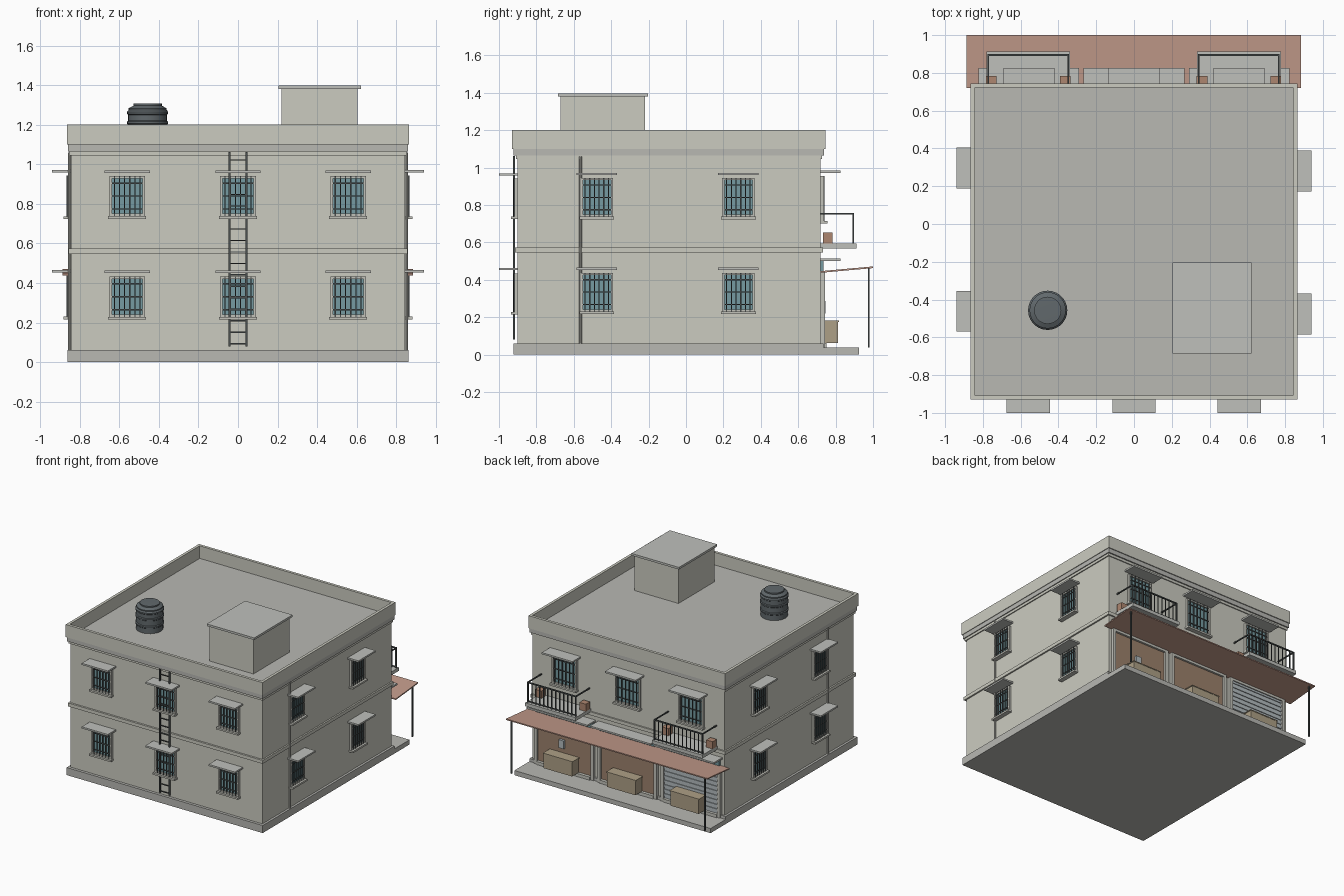
import bpy, bmesh, math

if "Cube" in bpy.data.objects:
    bpy.data.objects.remove(bpy.data.objects["Cube"])

def mat(name, r, g, b):
    m = bpy.data.materials.new(name)
    m.diffuse_color = (r, g, b, 1)
    m.use_nodes = True
    m.node_tree.nodes["Principled BSDF"].inputs["Base Color"].default_value = m.diffuse_color
    return m

WALL = mat("wall_paint", .60, .60, .53)
TRIM = mat("trim", .54, .54, .49)
CONC = mat("concrete", .48, .48, .45)
HOOD = mat("hood_concrete", .52, .53, .50)
GLASS = mat("glass", .18, .33, .36)
IRON = mat("iron", .07, .08, .08)
CLAY = mat("awning_red", .55, .33, .26)
WOOD = mat("wood", .42, .35, .24)
DOOR = mat("door_brown", .33, .22, .15)
POT = mat("pot", .42, .24, .16)
STEEL = mat("shutter_steel", .45, .50, .52)
TANK = mat("tank_plastic", .12, .14, .15)

def finish(name, bm, material):
    me = bpy.data.meshes.new(name)
    bmesh.ops.recalc_face_normals(bm, faces=bm.faces)
    bm.to_mesh(me)
    bm.free()
    me.materials.append(material)
    ob = bpy.data.objects.new(name, me)
    bpy.context.collection.objects.link(ob)
    return ob

def boxes(name, pairs, material, place=lambda p: p):
    """One object made of boxes, each given by two opposite corners."""
    bm = bmesh.new()
    for a, b in pairs:
        a, b = place(a), place(b)
        vs = bmesh.ops.create_cube(bm, size=1)["verts"]
        for v in vs:
            v.co = [(a[i] + b[i]) / 2 + v.co[i] * abs(b[i] - a[i]) for i in range(3)]
    return finish(name, bm, material)

def ring(name, x, y0, y1, z0, z1, t, material):
    """Rectangular band around the building."""
    return boxes(name, [((-x, y0, z0), (x, y0 + t, z1)), ((-x, y1 - t, z0), (x, y1, z1)),
                        ((-x, y0 + t, z0), (-x + t, y1 - t, z1)),
                        ((x - t, y0 + t, z0), (x, y1 - t, z1))], material)

WX, Y0, Y1 = .845, -.90, .72          # wall planes

def on_wall(side, c):
    """Map (across, outward, up) to world coordinates on a wall."""
    return {"front": lambda p: (c + p[0], Y0 - p[1], p[2]),
            "back": lambda p: (c + p[0], Y1 + p[1], p[2]),
            "right": lambda p: (WX + p[1], c + p[0], p[2]),
            "left": lambda p: (-WX - p[1], c + p[0], p[2])}[side]

def window(tag, side, c, z0, z1, w, hood_w, hood_d, hood_z):
    P = on_wall(side, c)
    t = .012
    boxes("window_glass_" + tag, [((-w + t, 0, z0), (w - t, .006, z1))], GLASS, P)
    boxes("window_frame_" + tag, [((-w, 0, z0), (-w + t, .018, z1)), ((w - t, 0, z0), (w, .018, z1)),
                                  ((-w + t, 0, z1 - t), (w - t, .018, z1)),
                                  ((-w + t, 0, z0), (w - t, .018, z0 + t))], TRIM, P)
    bars = []
    for i in range(6):
        u = (w - t) * (-1 + (2 * i + 1) / 6)
        bars.append(((u - .003, .014, z0), (u + .003, .021, z1)))
    for f in (.18, .5, .82):
        z = z0 + (z1 - z0) * f
        bars.append(((-w + t, .012, z - .003), (w - t, .018, z + .003)))
    boxes("window_grille_" + tag, bars, IRON, P)
    boxes("window_sill_" + tag, [((-w - .006, 0, z0 - .014), (w + .006, .036, z0))], TRIM, P)
    boxes("window_hood_" + tag, [((-hood_w, 0, hood_z), (hood_w, hood_d, hood_z + .013))], HOOD, P)

# Main body, bands, roof and parapet
boxes("plinth", [((-.863, -.922, 0), (.863, .735, .06))], CONC)
boxes("shop_step", [((-.863, .735, 0), (.863, .924, .037))], CONC)
boxes("walls", [((-WX, Y0, .06), (WX, Y1, 1.07))], WALL)
ring("string_course", .857, -.915, .732, .546, .573, .03, WALL)
ring("cornice_band", .853, -.91, .728, 1.045, 1.065, .03, WALL)
boxes("roof_slab", [((-.86, -.922, 1.065), (.86, .738, 1.1))], CONC)
ring("parapet", .865, -.93, .745, 1.1, 1.2, .022, WALL)

# Stair head room
boxes("stair_room", [((.22, -.67, 1.1), (.605, -.22, 1.38))], WALL)
boxes("stair_room_slab", [((.205, -.685, 1.38), (.622, -.204, 1.397))], HOOD)

# Water tank: lathed profile with ribs
prof = [(0, 1.1), (.098, 1.1), (.098, 1.14), (.104, 1.145), (.104, 1.155), (.098, 1.16), (.098, 1.2),
        (.104, 1.205), (.104, 1.215), (.098, 1.22), (.098, 1.25), (.104, 1.255), (.104, 1.265),
        (.096, 1.275), (.096, 1.283), (.072, 1.296), (.072, 1.306), (0, 1.308)]
bm = bmesh.new()
vs = [bm.verts.new((-.457 + r, -.457, z)) for r, z in prof]
es = [bm.edges.new(p) for p in zip(vs, vs[1:])]
bmesh.ops.spin(bm, geom=vs + es, cent=(-.457, -.457, 0), axis=(0, 0, 1), angle=2 * math.pi, steps=28)
bmesh.ops.remove_doubles(bm, verts=bm.verts, dist=1e-4)
tank = finish("water_tank", bm, TANK)
bpy.context.view_layer.objects.active = tank
tank.select_set(True)
bpy.ops.object.shade_smooth_by_angle(angle=math.radians(30))

# Windows on all four sides
for floor, dz in (("lower", 0), ("upper", .507)):
    for i, c in enumerate((-.56, 0, .557)):
        window(f"front_{floor}_{i}", "front", c, .228, .433, .09, .115, .1, .451)if not dz else \
            window(f"front_{floor}_{i}", "front", c, .738, .94, .09, .115, .1, .956)
    for side, cs in (("right", (-.477, .28)), ("left", (-.462, .297))):
        for i, c in enumerate(cs):
            window(f"{side}_{floor}_{i}", side, c, .23 + dz, .437 + dz, .087, .108, .094, .452 + dz)
for i, c in enumerate((-.557, 0, .557)):
    window(f"back_upper_{i}", "back", c, .715, .955, .11, .135, .105, .97)

# Drainpipes and roof ladder
for s, n in ((-1, "left"), (1, "right")):
    bm = bmesh.new()
    bmesh.ops.create_cone(bm, cap_ends=True, segments=10, radius1=.008, radius2=.008, depth=1.0)
    bmesh.ops.translate(bm, verts=bm.verts, vec=(s * .853, -.565, .56))
    finish("drainpipe_" + n, bm, TRIM)
rungs = [((-.042, -.922, .09 + .058 * i), (.042, -.916, .096 + .058 * i)) for i in range(17)]
rails = [((s * .043 - .005, -.926, .08), (s * .043 + .005, -.914, 1.062)) for s in (-1, 1)]
boxes("wall_ladder", rungs + rails, IRON)

# Shop fronts
for i, c in enumerate((-.557, 0, .557)):
    P = on_wall("back", c)
    boxes(f"shop_frame_{i}", [((-.262, 0, .037), (-.235, .022, .44)), ((.235, 0, .037), (.262, .022, .44)),
                              ((-.235, 0, .42), (.235, .022, .44)), ((-.235, 0, .037), (.235, .03, .062))], TRIM, P)
    boxes(f"shop_transom_{i}", [((-.25, 0, .44), (.25, .015, .5))], GLASS, P)
    boxes(f"shop_hood_{i}", [((-.267, 0, .5), (.267, .105, .513))], HOOD, P)
    if i == 0:
        boxes("roller_shutter", [((-.235, 0, .062 + .018 * k), (.235, .008 + .006 * (k % 2), .08 + .018 * k))
                                 for k in range(20)], STEEL, P)
    else:
        boxes(f"shop_opening_{i}", [((-.235, 0, .06), (.235, .006, .42))], DOOR, P)
    boxes(f"shop_counter_{i}", [((-.125, .012, .062), (.125, .094, .175)),
                                ((-.13, .01, .175), (.13, .097, .182))], WOOD, P)
boxes("meter_box", [((.555, Y1, .22), (.6, .745, .285))], STEEL)

# Awning sloping up outward, with two posts
aw = boxes("awning", [((-.888, .72, .437), (.885, 1.0, .446))], CLAY)
for v in aw.data.vertices:
    v.co.z += (v.co.y - .72) * .09
boxes("awning_posts", [((s * .85 - .005, .972, .037), (s * .85 + .005, .982, .462)) for s in (-1, 1)], IRON)

# Balconies with railings and pots
for n, c in (("left", -.56), ("right", .555)):
    P = on_wall("back", c)
    boxes("balcony_slab_" + n, [((-.222, 0, .567), (.222, .192, .594))], HOOD, P)
    rail = [((-.215, .169, .748), (.215, .179, .757)), ((-.215, .171, .6), (.215, .177, .607))]
    rail += [((s * .211 - .004, 0, .748), (s * .211 + .004, .175, .757)) for s in (-1, 1)]
    for k in range(13):
        u = -.211 + .422 * k / 12
        h = .005 if k in (0, 12) else .0028
        rail.append(((u - h, .174 - h, .594), (u + h, .174 + h, .75)))
    boxes("balcony_railing_" + n, rail, IRON, P)
    boxes("balcony_pots_" + n, [((s * .195 - .028, .012, .594), (s * .195 + .028, .064, .652))
                                for s in (-1, 1)], POT, P)
